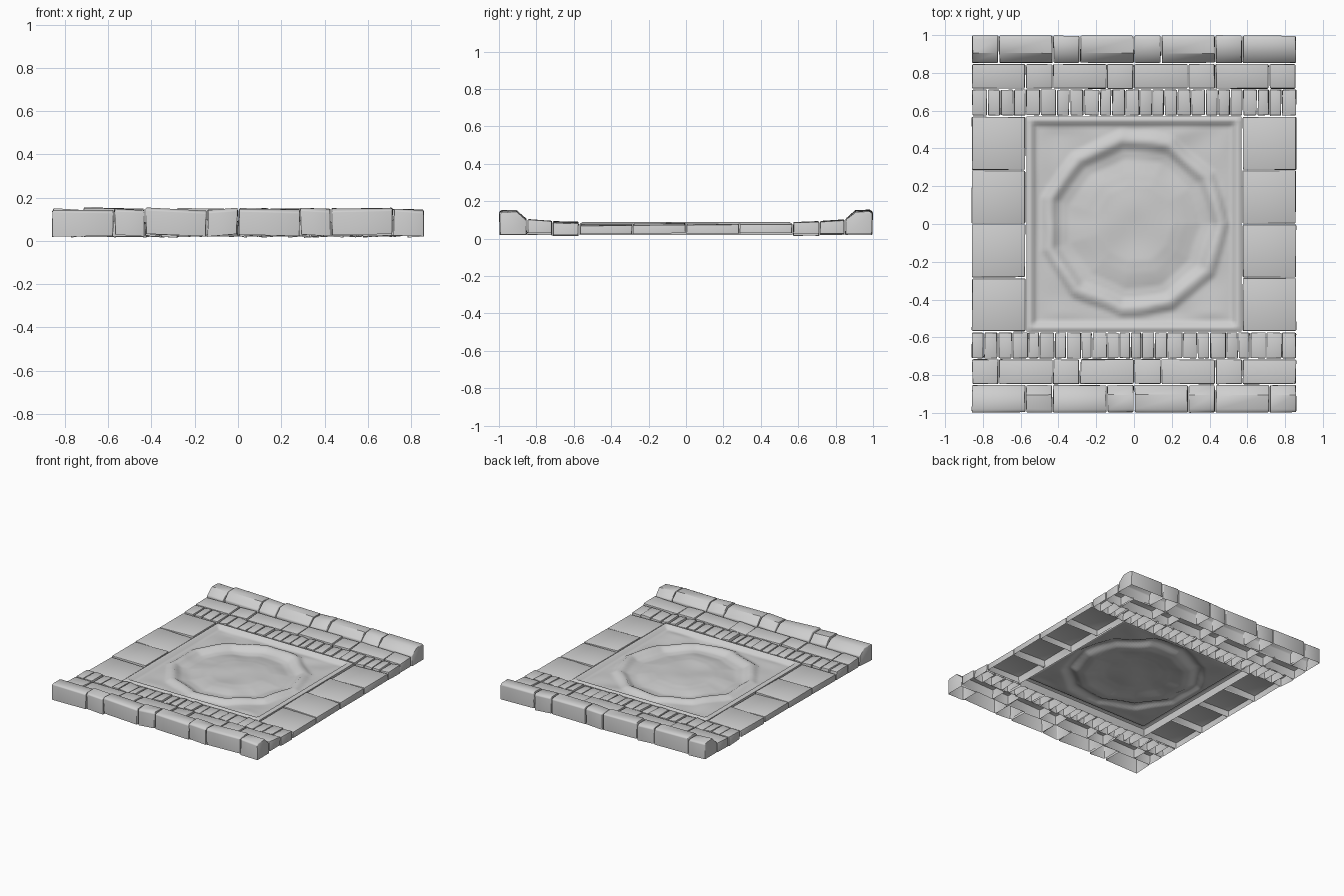
import bpy, bmesh, math, random
from mathutils import Vector, noise

random.seed(4)
cube = bpy.data.objects.get("Cube")
if cube:
    bpy.data.objects.remove(cube, do_unlink=True)

HALF_W = 0.86     # half width of the paving
UNIT = HALF_W / 6  # module of the masonry
PANEL = 0.57      # half width of the carved panel

stone = bpy.data.materials.new("pale grey stone")
stone.use_nodes = True
GREY = (0.62, 0.62, 0.62, 1)
stone.diffuse_color = GREY
stone.node_tree.nodes["Principled BSDF"].inputs["Base Color"].default_value = GREY


def finish(bm, name, angle):
    mesh = bpy.data.meshes.new(name)
    bm.to_mesh(mesh)
    bm.free()
    mesh.materials.append(stone)
    obj = bpy.data.objects.new(name, mesh)
    bpy.context.collection.objects.link(obj)
    bpy.ops.object.select_all(action='DESELECT')
    obj.select_set(True)
    bpy.context.view_layer.objects.active = obj
    bpy.ops.object.shade_smooth_by_angle(angle=math.radians(angle))


def wobble(amount):
    return random.uniform(-amount, amount)


def add_stone(target, x0, x1, profile, turn, bevel, tilt):
    """Worn block without an underside: a (y, z) profile swept along x."""
    bm = bmesh.new()
    ends = []
    for x in (x0 + 0.003, x1 - 0.003):
        lift = wobble(tilt)
        ends.append([bm.verts.new((turn * (x + wobble(0.003)),
                                   turn * (y + wobble(0.002)),
                                   max(0.004, z + lift + wobble(0.003))))
                     for y, z in profile])
    a, b = ends
    for i in range(len(profile) - 1):
        bm.faces.new((a[i], b[i], b[i + 1], a[i + 1]))
    bm.faces.new(a)
    bm.faces.new(b[::-1])
    bmesh.ops.recalc_face_normals(bm, faces=bm.faces)
    # an open shell must still face upwards
    if sum(f.normal.z * f.calc_area() for f in bm.faces) < 0:
        bmesh.ops.reverse_faces(bm, faces=bm.faces)
    worn = [e for e in bm.edges if not e.is_boundary and e.calc_face_angle(0) > 0.8]
    bmesh.ops.bevel(bm, geom=worn, offset=bevel, segments=2, profile=0.5,
                    affect='EDGES', clamp_overlap=True)
    part = bpy.data.meshes.new("part")
    bm.to_mesh(part)
    bm.free()
    target.from_mesh(part)
    bpy.data.meshes.remove(part)


def block(y0, y1, z0, z1, z2):
    return [(y0, z0), (y0, z1), (y1, z2), (y1, z0)]


def course(name, widths, profile, turn, bevel, tilt):
    bm = bmesh.new()
    x = -HALF_W
    for w in widths:
        add_stone(bm, x, x + w, profile, turn, bevel, tilt)
        x += w
    finish(bm, name, 40)


# Curb, paving and small brick courses at the front and, turned round, at the back
curb = [(-0.996, 0.025), (-0.998, 0.138), (-0.98, 0.147), (-0.905, 0.147),
        (-0.853, 0.1), (-0.853, 0.025)]
long_first = [2 * UNIT, UNIT] * 4
short_first = [UNIT, 2 * UNIT] * 4
for side, turn in (("front", 1), ("back", -1)):
    course(side + "_curb", long_first, curb, turn, 0.006, 0.006)
    course(side + "_paving", short_first,
           block(-0.847, -0.717, 0.025, 0.098, 0.09), turn, 0.006, 0.006)
    raw = [random.uniform(0.8, 1.2) for _ in range(24)]
    course(side + "_bricks", [w * 2 * HALF_W / sum(raw) for w in raw],
           block(-0.711, -0.575, 0.022, 0.087, 0.083), turn, 0.005, 0.006)

# Four square slabs on each side of the panel
for name, x0, x1 in (("left_slabs", PANEL + 0.003, HALF_W),
                     ("right_slabs", -HALF_W, -PANEL - 0.003)):
    bm = bmesh.new()
    for i in range(4):
        y = -PANEL + i * PANEL / 2
        add_stone(bm, x0, x1, block(y + 0.003, y + PANEL / 2 - 0.003, 0.03, 0.076, 0.076),
                  1, 0.005, 0.006)
    finish(bm, name, 40)


# Carved panel: framed square with a rough many-sided ring and a raised centre
def ramp(t, points):
    for (t0, z0), (t1, z1) in zip(points, points[1:]):
        if t <= t1:
            return z0 + (z1 - z0) * max(0, t - t0) / (t1 - t0)
    return points[-1][1]


def polygon_radius(x, y, sides):
    step = math.tau / sides
    a = math.atan2(y, x) % step - step / 2
    return math.hypot(x, y) * math.cos(a) / math.cos(step / 4)


FRAME = [(0, 0.078), (0.012, 0.088), (0.028, 0.088), (0.05, 0.062)]
RING = [(0, 0.07), (0.2, 0.073), (0.26, 0.066), (0.34, 0.05), (0.39, 0.056),
        (0.435, 0.084), (0.46, 0.082), (0.495, 0.062)]


def relief(x, y):
    edge = PANEL - max(abs(x), abs(y))
    if edge < 0.05:
        return ramp(edge, FRAME)
    rough = noise.noise(Vector((x * 5, y * 5, 3)))
    r = polygon_radius(x, y, 11) + 0.02 * noise.noise(Vector((x * 4, y * 4, 8)))
    fade = min(1, (edge - 0.05) / 0.05)
    return ramp(r, RING) + 0.012 * rough * fade


bm = bmesh.new()
bmesh.ops.create_grid(bm, x_segments=76, y_segments=76, size=PANEL)
for v in bm.verts:
    v.co.z = relief(v.co.x, v.co.y)
rim = [e for e in bm.edges if e.is_boundary]
skirt = bmesh.ops.extrude_edge_only(bm, edges=rim)["geom"]
for v in skirt:
    if isinstance(v, bmesh.types.BMVert):
        v.co.z = 0.02
bmesh.ops.recalc_face_normals(bm, faces=bm.faces)
if sum(f.normal.z * f.calc_area() for f in bm.faces) < 0:
    bmesh.ops.reverse_faces(bm, faces=bm.faces)
finish(bm, "carved_panel", 50)
